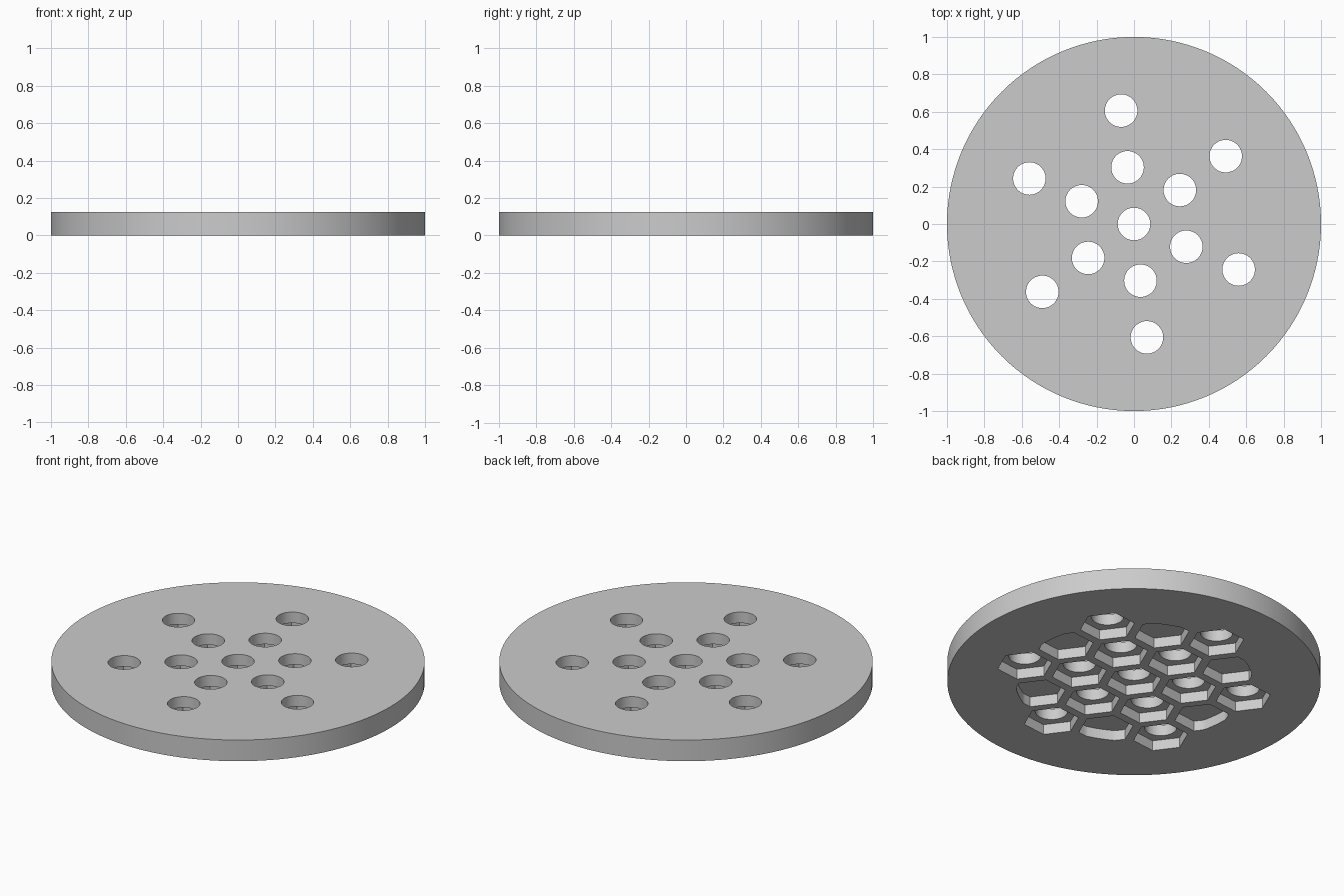
import bpy, bmesh, math
from mathutils import Vector

cube = bpy.data.objects.get("Cube")
if cube:
    bpy.data.objects.remove(cube, do_unlink=True)

THICK = 0.125
PITCH = 0.305           # spacing of the honeycomb cells
TURN = math.radians(36.5)
POCKET_DEPTH = 0.06
APOTHEM = 0.129         # half the pocket width across flats
HOLE_R = 0.087
CLIP_R = 0.635          # circle that trims the outer pockets

grey = bpy.data.materials.new("plain grey")
grey.use_nodes = True
grey.diffuse_color = (0.6, 0.6, 0.6, 1)
grey.node_tree.nodes["Principled BSDF"].inputs["Base Color"].default_value = (0.6, 0.6, 0.6, 1)


def polar(radius, angle):
    return Vector((radius * math.cos(angle), radius * math.sin(angle)))


def circle(centre, radius, count):
    return [centre + polar(radius, math.tau * i / count) for i in range(count)]


def hexagon(centre, steps=1):
    corner = APOTHEM / math.cos(math.pi / 6)
    pts = [centre + polar(corner, TURN + math.pi / 6 + math.pi / 3 * i) for i in range(6)]
    return [pts[i].lerp(pts[(i + 1) % 6], s / steps) for i in range(6) for s in range(steps)]


def clipped_hexagon(centre):
    return [p * min(1, CLIP_R / p.length) for p in hexagon(centre, 10)]


def prisms(name, outlines, low, high):
    """One object made of upright prisms, one for each outline."""
    bm = bmesh.new()
    for outline in outlines:
        base = bm.faces.new([bm.verts.new((p.x, p.y, low)) for p in outline])
        top = bmesh.ops.extrude_face_region(bm, geom=[base])["geom"]
        verts = [v for v in top if isinstance(v, bmesh.types.BMVert)]
        bmesh.ops.translate(bm, verts=verts, vec=(0, 0, high - low))
    bmesh.ops.recalc_face_normals(bm, faces=bm.faces)
    mesh = bpy.data.meshes.new(name)
    bm.to_mesh(mesh)
    bm.free()
    mesh.materials.append(grey)
    obj = bpy.data.objects.new(name, mesh)
    bpy.context.collection.objects.link(obj)
    return obj


def cut(target, cutter):
    cutter.hide_render = True
    mod = target.modifiers.new("cut", 'BOOLEAN')
    mod.operation = 'DIFFERENCE'
    mod.solver = 'EXACT'
    mod.object = cutter
    bpy.ops.object.modifier_apply(modifier=mod.name)
    bpy.data.objects.remove(cutter, do_unlink=True)


# Cell centres: the middle, two rings in line, and the six cells between
centre = Vector((0, 0))
spokes = [TURN + math.pi / 3 * i for i in range(6)]
drilled = [centre] + [polar(PITCH * ring, a) for ring in (1, 2) for a in spokes]
undrilled = [polar(PITCH * math.sqrt(3), a + math.pi / 6) for a in spokes]

# Round plate
disc = prisms("round_plate", [circle(centre, 1, 128)], 0, THICK)
bpy.ops.object.select_all(action='DESELECT')
bpy.context.view_layer.objects.active = disc
disc.select_set(True)

# Hexagonal pockets in the underside
pockets = [hexagon(c) for c in drilled] + [clipped_hexagon(c) for c in undrilled]
cut(disc, prisms("pocket_cutter", pockets, -0.1, POCKET_DEPTH))

# Round through holes
holes = [circle(c, HOLE_R, 48) for c in drilled]
cut(disc, prisms("hole_cutter", holes, -0.1, THICK + 0.1))

bpy.ops.object.shade_smooth_by_angle(angle=math.radians(30))
